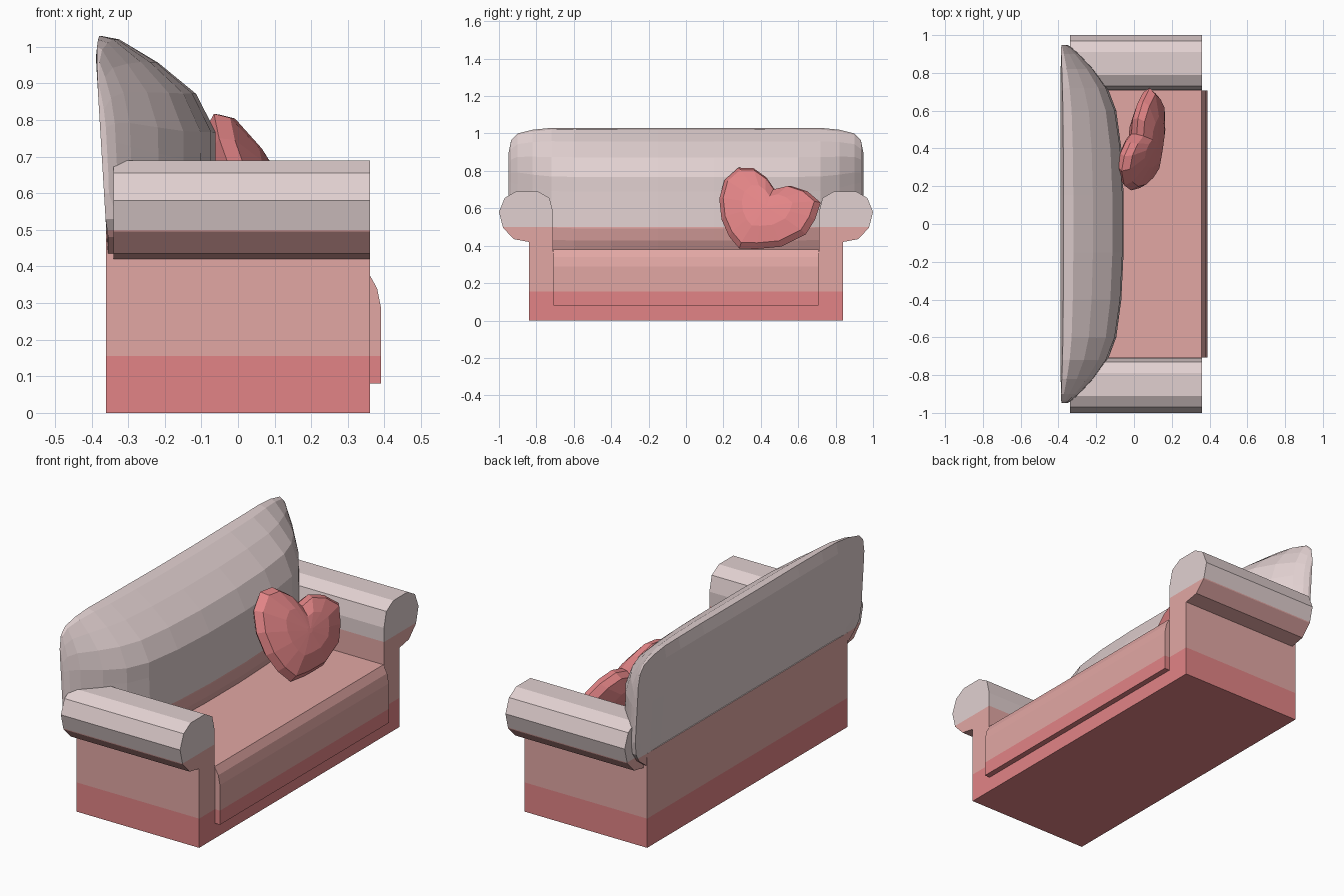
import bpy, bmesh
from mathutils import Vector

if "Cube" in bpy.data.objects:
    bpy.data.objects.remove(bpy.data.objects["Cube"])


def material(name, rgb):
    m = bpy.data.materials.new(name)
    lin = [((c / 255 + 0.055) / 1.055) ** 2.4 for c in rgb]
    m.diffuse_color = (*lin, 1)
    m.use_nodes = True
    m.node_tree.nodes["Principled BSDF"].inputs["Base Color"].default_value = m.diffuse_color
    return m


RED = material("rose red", (226, 132, 134))
MID = material("dusty pink", (226, 167, 164))
PALE = material("pale pink grey", (225, 208, 208))


def finish(name, bm, banded=True):
    """Make the object; fabric colour changes with height in three bands."""
    if banded:
        for h in (0.155, 0.5):
            bmesh.ops.bisect_plane(bm, geom=bm.verts[:] + bm.edges[:] + bm.faces[:],
                                   plane_co=(0, 0, h), plane_no=(0, 0, 1))
    bmesh.ops.recalc_face_normals(bm, faces=bm.faces[:])
    for f in bm.faces:
        z = f.calc_center_median().z
        f.material_index = 0 if not banded or z < 0.155 else 1 if z < 0.5 else 2
    me = bpy.data.meshes.new(name)
    bm.to_mesh(me)
    bm.free()
    for m in ((RED, MID, PALE) if banded else (RED,)):
        me.materials.append(m)
    ob = bpy.data.objects.new(name, me)
    bpy.context.collection.objects.link(ob)
    return ob


def loft(name, rings, banded=True):
    """Skin a list of equal-length closed rings and cap both ends."""
    bm = bmesh.new()
    vs = [[bm.verts.new(p) for p in r] for r in rings]
    n = len(vs[0])
    for a, b in zip(vs, vs[1:]):
        for i in range(n):
            j = (i + 1) % n
            bm.faces.new((a[i], a[j], b[j], b[i]))
    bm.faces.new(vs[0])
    bm.faces.new(vs[-1])
    return finish(name, bm, banded)


def box(name, x0, x1, y, z1):
    ring = [(x0, -y), (x1, -y), (x1, y), (x0, y)]
    return loft(name, [[(px, py, z) for px, py in ring] for z in (0, z1)])


# Base and rear panel
box("base", -0.34, 0.36, 0.71, 0.37)
box("rear_panel", -0.36, -0.34, 0.84, 0.5)

# Seat cushion with rounded front lip
seat = [(-0.3, 0.3), (-0.3, 0.38), (0.358, 0.38), (0.38, 0.34), (0.39, 0.29),
        (0.39, 0.08), (0.3, 0.08)]
loft("seat", [[(x, y, z) for x, z in seat] for y in (-0.708, 0.708)])

# Rolled arms with their posts
arm = [(0.71, 0), (0.71, 0.575), (0.73, 0.655), (0.79, 0.69), (0.91, 0.69),
       (0.97, 0.655), (1.0, 0.58), (0.978, 0.495), (0.92, 0.435), (0.84, 0.42), (0.84, 0)]
for side, label in ((1, "left"), (-1, "right")):
    loft(label + "_arm", [[(x, side * y, z) for y, z in arm] for x in (-0.34, 0.36)])

# Bulging backrest: (depth, height fraction) section swept along y
section = [(0, 0), (0.26, 0), (0.285, 0.08), (0.30, 0.18), (0.31, 0.48), (0.315, 0.6),
           (0.268, 0.76), (0.17, 0.89), (0.07, 0.985), (0.018, 1), (0, 0.91), (0, 0.6), (0, 0.18)]
# (y, depth scale, bottom, top)
half = [(0.15, 1.0, 0.375, 1.028), (0.4, 0.96, 0.375, 1.03), (0.6, 0.87, 0.375, 1.03),
        (0.72, 0.72, 0.38, 1.03), (0.82, 0.5, 0.42, 1.02), (0.9, 0.26, 0.48, 1.0),
        (0.935, 0.13, 0.53, 0.965), (0.948, 0.05, 0.6, 0.9)]
stations = [(-y, *r) for y, *r in reversed(half)] + half


def rear_x(z):
    return -0.355 if z <= 0.5 else -0.36 - 0.06 * (z - 0.5)


rings = []
for y, s, zb, zt in stations:
    ring = []
    for d, t in section:
        z = zb + t * (zt - zb)
        ring.append((rear_x(z) + s * d, y, z))
    rings.append(ring)
loft("backrest", rings)

# Heart pillow: outline in (y, z), laid on a leaning plane and puffed
heart = [(0.475, 0.70), (0.43, 0.765), (0.36, 0.815), (0.28, 0.817), (0.205, 0.75),
         (0.178, 0.65), (0.19, 0.54), (0.23, 0.45), (0.285, 0.385), (0.38, 0.383),
         (0.51, 0.395), (0.64, 0.46), (0.69, 0.54), (0.72, 0.63), (0.65, 0.69), (0.56, 0.72)]
cy, cz = 0.44, 0.58
normal = Vector((1, -0.17, 0.4)).normalized()


def heart_ring(scale, lift):
    out = []
    for y, z in heart:
        y, z = cy + (y - cy) * scale, cz + (z - cz) * scale
        p = Vector((0.05 + 0.17 * (y - 0.45) - 0.4 * (z - 0.6), y, z))
        out.append(p + normal * lift)
    return out


loft("heart_pillow", [heart_ring(s, h) for s, h in
                      ((0.06, -0.075), (0.5, -0.068), (0.9, -0.035), (1, 0),
                       (0.9, 0.035), (0.5, 0.068), (0.06, 0.075))], banded=False)
